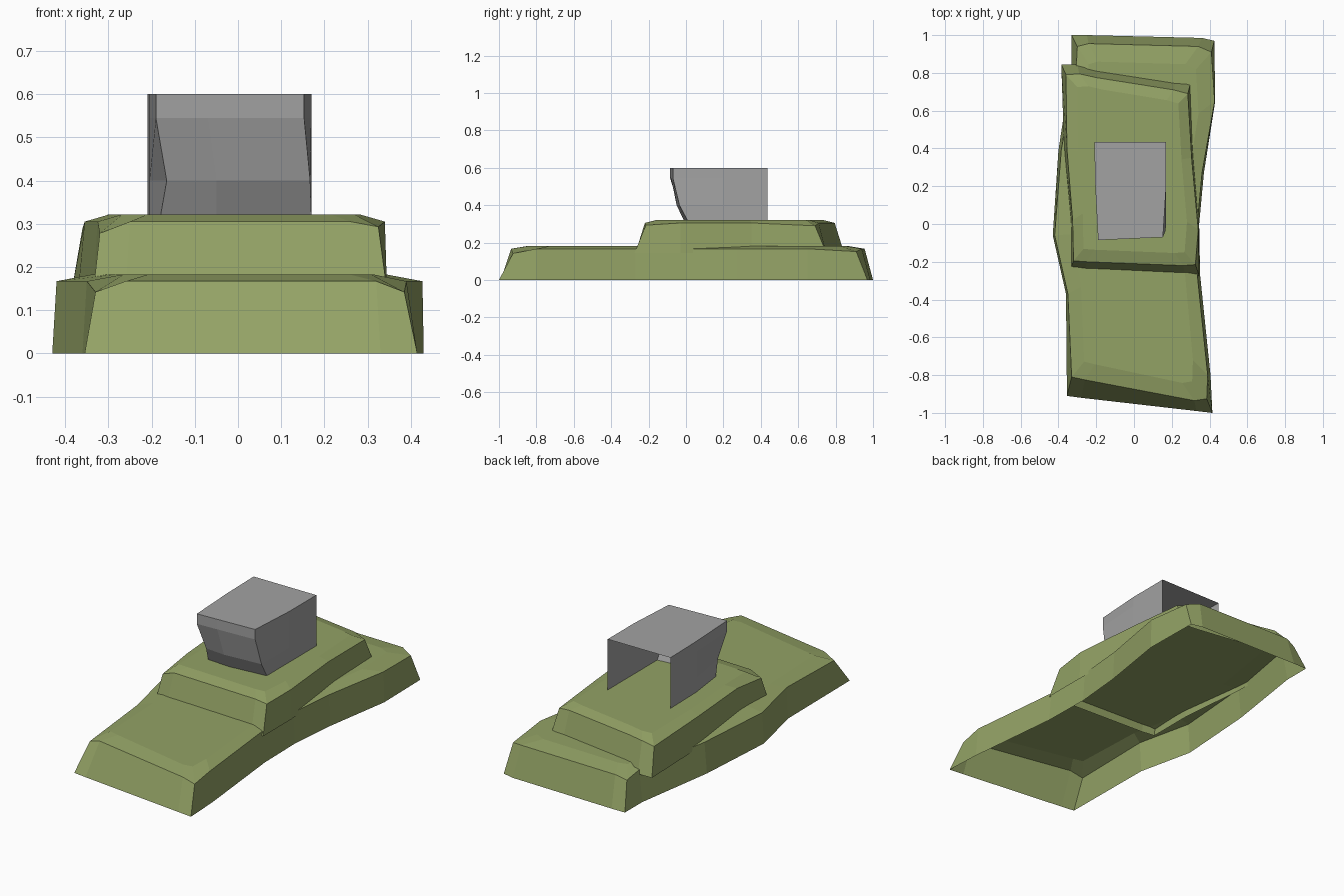
import bpy, bmesh


def material(name, rgb):
    m = bpy.data.materials.new(name)
    m.diffuse_color = (*rgb, 1)
    return m


moss = material("moss_green", (0.29, 0.36, 0.13))
stone = material("stone_grey", (0.36, 0.36, 0.36))


def finish(bm, name, mat):
    mesh = bpy.data.meshes.new(name)
    bm.to_mesh(mesh)
    bm.free()
    mesh.materials.append(mat)
    obj = bpy.data.objects.new(name, mesh)
    bpy.context.collection.objects.link(obj)
    return obj


def bridge(bm, a, b, closed=True):
    n = len(a)
    for i in range(n if closed else n - 1):
        j = (i + 1) % n
        bm.faces.new((a[i], a[j], b[j], b[i]))


def slab(name, rows, z0, z1, z2, cx, cy, kx, ky):
    """Open-bottomed slab: skirt, drooping shoulder and domed-off flat top.
    Row: base x, y, shoulder x, y, shoulder droop."""
    bm = bmesh.new()
    base = [bm.verts.new((r[0], r[1], z0)) for r in rows]
    mid = [bm.verts.new((r[2], r[3], z1 - r[4])) for r in rows]
    top = [bm.verts.new((cx + (r[2] - cx) * kx, cy + (r[3] - cy) * ky, z2))
           for r in rows]
    bridge(bm, base, mid)
    bridge(bm, mid, top)
    bm.faces.new(top)
    return finish(bm, name, moss)


# lower slab, counter-clockwise from the front left corner
slab("lower_slab", [
    (-0.355, -0.91, -0.33, -0.81, 0.025),
    (-0.28, -0.92, -0.26, -0.825, 0),
    (0.33, -0.99, 0.32, -0.935, 0),
    (0.415, -1.00, 0.385, -0.925, 0.025),
    (0.405, -0.80, 0.39, -0.80, 0),
    (0.35, -0.27, 0.335, -0.27, 0),
    (0.345, 0.00, 0.335, 0.00, 0),
    (0.37, 0.27, 0.36, 0.27, 0),
    (0.43, 0.65, 0.427, 0.65, 0),
    (0.425, 0.97, 0.41, 0.91, 0.015),
    (0.36, 0.985, 0.34, 0.94, 0),
    (-0.25, 1.00, -0.24, 0.955, 0),
    (-0.33, 1.00, -0.30, 0.94, 0.02),
    (-0.33, 0.85, -0.305, 0.84, 0),
    (-0.40, 0.39, -0.385, 0.39, 0),
    (-0.43, -0.06, -0.42, -0.06, 0),
    (-0.36, -0.37, -0.35, -0.37, 0),
], 0.0, 0.167, 0.183, 0.0, 0.0, 0.8, 0.9)

# upper slab, skirt sinking into the lower one
slab("upper_slab", [
    (-0.335, -0.235, -0.32, -0.195, 0.027),
    (-0.26, -0.245, -0.25, -0.20, 0),
    (0.27, -0.27, 0.26, -0.22, 0),
    (0.345, -0.275, 0.325, -0.215, 0.012),
    (0.345, -0.03, 0.34, -0.03, 0),
    (0.315, 0.35, 0.305, 0.35, 0),
    (0.30, 0.75, 0.285, 0.69, 0.015),
    (0.22, 0.755, 0.21, 0.71, 0),
    (-0.20, 0.82, -0.20, 0.775, 0),
    (-0.30, 0.845, -0.29, 0.795, 0),
    (-0.385, 0.845, -0.36, 0.79, 0.015),
    (-0.37, 0.40, -0.355, 0.40, 0),
    (-0.335, 0.02, -0.325, 0.02, 0),
], 0.145, 0.305, 0.322, -0.01, 0.29, 0.83, 0.87)

# grey hood: three walls and a roof, open at the back and below
bm = bmesh.new()
levels = [  # height, left x, left y, middle x, middle y, right x, right y
    (0.315, -0.18, 0.00, -0.05, -0.01, 0.17, 0.01),
    (0.40, -0.165, -0.04, -0.05, -0.05, 0.167, -0.035),
    (0.545, -0.19, -0.085, -0.07, -0.08, 0.153, -0.07),
    (0.60, -0.19, -0.085, -0.07, -0.08, 0.153, -0.07),
]
rings = []
for z, lx, ly, mx, my, rx, ry in levels:
    pts = [(-0.21, 0.435), (-0.205, 0.20), (lx, ly), (mx, my), (rx, ry),
           (0.17, 0.20), (0.17, 0.435)]
    rings.append([bm.verts.new((x, y, z)) for x, y in pts])
for a, b in zip(rings, rings[1:]):
    bridge(bm, a, b, closed=False)
bm.faces.new(rings[-1])
finish(bm, "grey_hood", stone)
